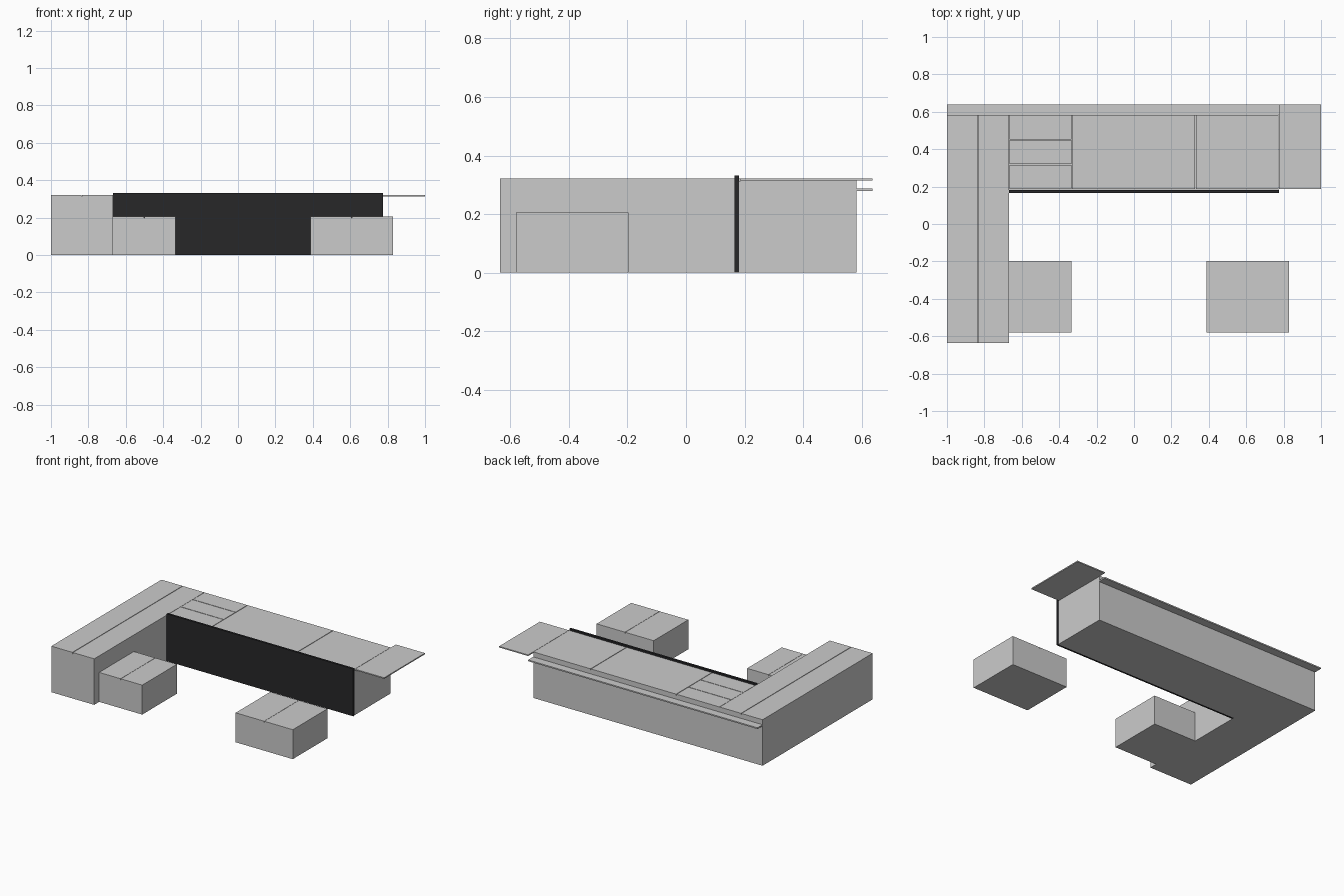
import bpy
import bmesh

if "Cube" in bpy.data.objects:
    bpy.data.objects.remove(bpy.data.objects["Cube"])


def material(name, r, g, b):
    m = bpy.data.materials.new(name)
    m.diffuse_color = (r, g, b, 1)
    m.use_nodes = True
    m.node_tree.nodes["Principled BSDF"].inputs["Base Color"].default_value = m.diffuse_color
    return m


TOP = material("worktop_grey", 0.62, 0.62, 0.62)
BLACK = material("black", 0.02, 0.02, 0.022)


def box(name, x, y, z, mat=None):
    """Box from (min, max) ranges on each axis."""
    bm = bmesh.new()
    bmesh.ops.create_cube(bm, size=1)
    for v in bm.verts:
        v.co = [r[0] if c < 0 else r[1] for c, r in zip(v.co, (x, y, z))]
    me = bpy.data.meshes.new(name)
    bm.to_mesh(me)
    bm.free()
    ob = bpy.data.objects.new(name, me)
    bpy.context.collection.objects.link(ob)
    if mat:
        me.materials.append(mat)
    return ob


def lids(name, xs, ys, z, gap=0.004):
    """Grid of thin top panels separated by narrow seams."""
    h = gap / 2
    for i, (x0, x1) in enumerate(zip(xs, xs[1:])):
        for j, (y0, y1) in enumerate(zip(ys, ys[1:])):
            px = (x0 + (h if i else 0), x1 - (h if i < len(xs) - 2 else 0))
            py = (y0 + (h if j else 0), y1 - (h if j < len(ys) - 2 else 0))
            box(f"{name}_{i}_{j}", px, py, z, TOP)


HIGH = (0.313, 0.322)
LOW = (0.198, 0.206)

# Left wing
box("left_wing_base", (-1, -0.668), (-0.635, 0.582), (0, HIGH[0]))
lids("left_wing_top", [-1, -0.835, -0.668], [-0.635, 0.582], HIGH)

# Back wing with its panelled top
box("back_wing_base", (-0.668, 0.773), (0.181, 0.582), (0, HIGH[0]))
lids("drawer_top", [-0.666, -0.335], [0.187, 0.318, 0.451, 0.582], HIGH)
lids("back_wing_top", [-0.331, 0.329, 0.773], [0.187, 0.582], HIGH)

# Black front panel
box("front_panel", (-0.668, 0.775), (0.166, 0.181), (0, 0.331), BLACK)

# Overhanging flap and rear ledge
box("side_flap", (0.775, 1), (0.187, 0.638), (0.314, 0.322), TOP)
box("rear_ledge", (-1, 0.775), (0.582, 0.638), (0.278, 0.287))

# Low blocks in front
for name, x0, x1 in (("left", -0.668, -0.335), ("right", 0.388, 0.83)):
    box(f"{name}_block_base", (x0, x1), (-0.58, -0.197), (0, LOW[0]))
    lids(f"{name}_block_top", [x0, (x0 + x1) / 2, x1], [-0.58, -0.197], LOW, 0.002)
